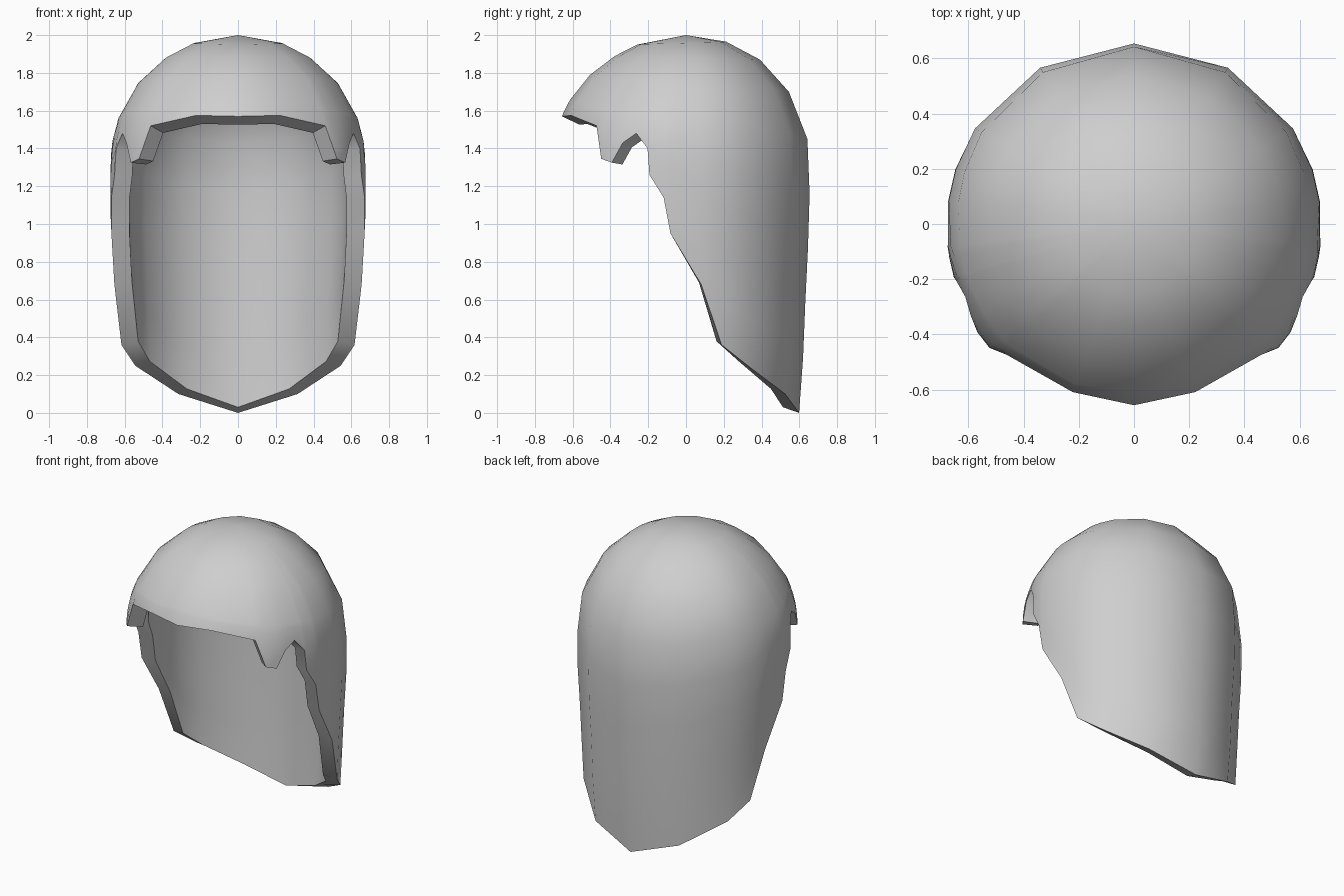
import bpy, bmesh
from math import sin, cos, radians, sqrt

cube = bpy.data.objects.get("Cube")
if cube:
    bpy.data.objects.remove(cube)

CENTRE, RADIUS = 1.33, 0.67   # dome centre height and radius
INNER = 0.857                 # inner wall relative to outer wall

# Rim, front to back: angle from the front, rim height, width factor
RIM = [(0, 1.57, 1.05), (20, 1.575, 1.04), (44.3, 1.52, 1.03),
       (49.4, 1.345, 1.03), (55.3, 1.325, 1.03), (60.5, 1.43, 1.025),
       (66.7, 1.48, 1.02), (72.5, 1.40, 1.016), (73.5, 1.26, 1.016),
       (80, 1.14, 1.014), (83, 0.95, 1.013), (97, 0.68, 1.012),
       (107, 0.36, 1.008), (121, 0.25, 1.003), (149, 0.1, 0.985), (180, 0, 0.975)]
# Side wall below the dome: height, radius
WALL = [(0, 0.614), (0.1, 0.622), (0.25, 0.633), (0.36, 0.64),
        (0.65, 0.65), (1.05, 0.672), (CENTRE, RADIUS)]
# Dome rings tilt: height at the front, height at the back
RINGS = [(1.66, 1.45), (1.79, 1.70), (1.89, 1.87), (1.95, 1.965)]
STEPS = 5


def radius(z):
    if z >= CENTRE:
        return sqrt(max(0, RADIUS ** 2 - (z - CENTRE) ** 2))
    for (z0, r0), (z1, r1) in zip(WALL, WALL[1:]):
        if z <= z1:
            return r0 + (r1 - r0) * (z - z0) / (z1 - z0)


def inner_height(z):
    top = CENTRE - 0.01
    if z >= CENTRE:
        return top + (z - CENTRE) * INNER
    return 0.03 + z * (top - 0.03) / CENTRE


def column(bm, angle, low, width, inside):
    back = min(angle, 360 - angle) / 180
    rings = [f + (b - f) * back for f, b in RINGS]
    heights = [low + (rings[0] - low) * i / STEPS for i in range(STEPS)] + rings
    verts = []
    for z in heights:
        # the width factor fades out towards the crown
        fade = min(1, (2 - z) / 0.25)
        r = radius(z) * (1 + (width - 1) * fade) * (INNER if inside else 1)
        a = radians(angle)
        verts.append(bm.verts.new((r * sin(a), -r * cos(a),
                                   inner_height(z) if inside else z)))
    return verts


# Full circle of rim columns, mirrored left to right
around = RIM + [(360 - a, z, w) for a, z, w in RIM[-2:0:-1]]
bm = bmesh.new()
walls = []
for inside in (False, True):
    cols = [column(bm, *c, inside) for c in around]
    crown = bm.verts.new((0, 0, inner_height(2) if inside else 2))
    for a, b in zip(cols, cols[1:] + cols[:1]):
        for i in range(len(a) - 1):
            bm.faces.new((a[i], b[i], b[i + 1], a[i + 1]))
        bm.faces.new((a[-1], b[-1], crown))
    walls.append(cols)

# Rim band joining the outer and inner walls
outer, inner = walls
for i in range(len(outer)):
    j = (i + 1) % len(outer)
    bm.faces.new((outer[i][0], inner[i][0], inner[j][0], outer[j][0]))
bmesh.ops.recalc_face_normals(bm, faces=bm.faces)

mesh = bpy.data.meshes.new("helmet_shell")
bm.to_mesh(mesh)
bm.free()
shell = bpy.data.objects.new("helmet_shell", mesh)
bpy.context.collection.objects.link(shell)

# Plain grey
GREY = (0.62, 0.62, 0.62, 1)
grey = bpy.data.materials.new("light_grey")
grey.use_nodes = True
grey.diffuse_color = GREY
grey.node_tree.nodes["Principled BSDF"].inputs["Base Color"].default_value = GREY
mesh.materials.append(grey)

# Smooth walls with a crisp rim
bpy.context.view_layer.objects.active = shell
shell.select_set(True)
bpy.ops.object.shade_smooth_by_angle(angle=radians(40))
